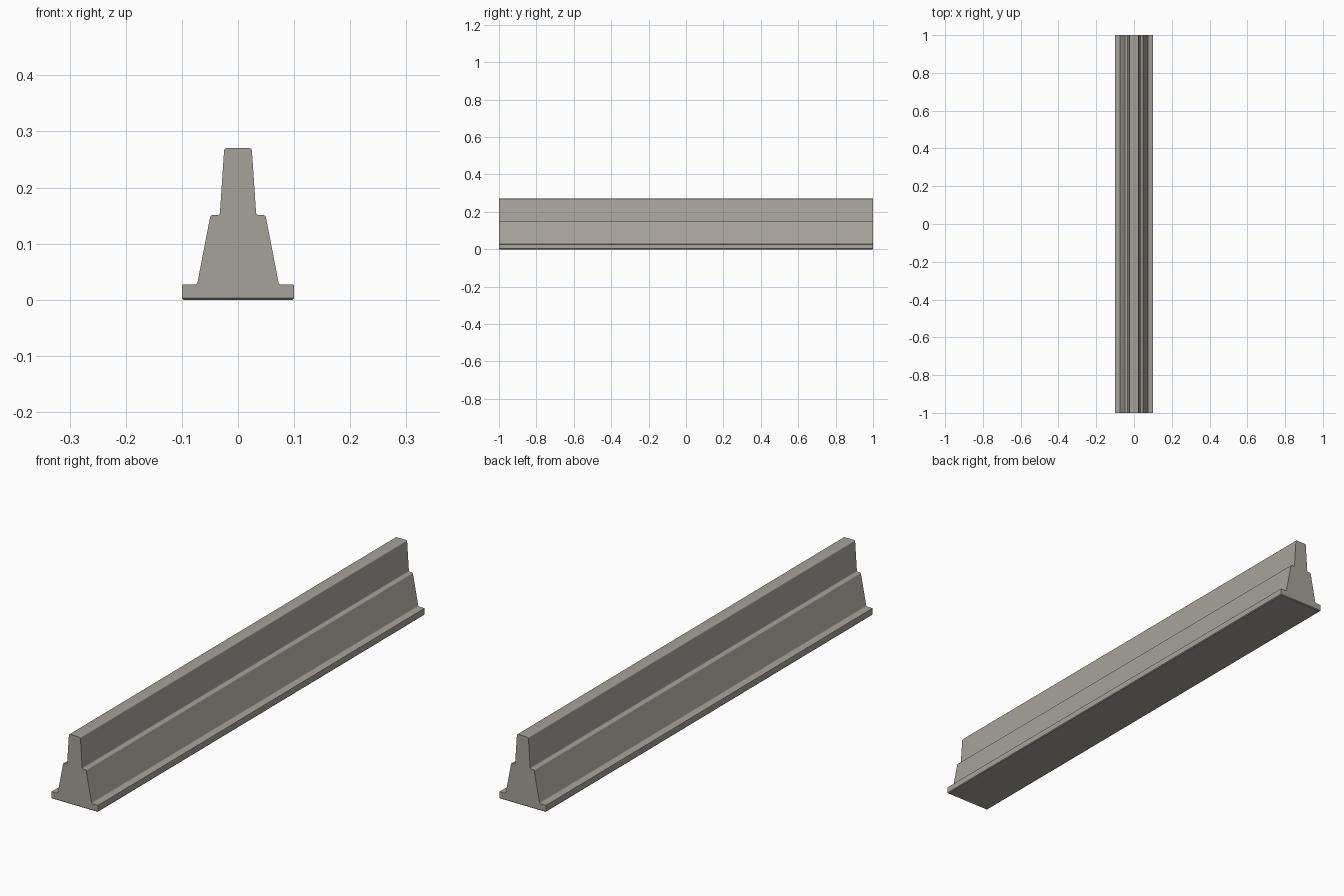
import bpy, bmesh

if "Cube" in bpy.data.objects:
    bpy.data.objects.remove(bpy.data.objects["Cube"])

# Right half of the stepped cross-section, bottom to top (x, z)
half = [(0.1, 0.0), (0.1, 0.027), (0.073, 0.027), (0.049, 0.151),
        (0.0325, 0.151), (0.0245, 0.27)]
profile = half + [(-x, z) for x, z in reversed(half)]

concrete = bpy.data.materials.new("warm grey concrete")
concrete.diffuse_color = (0.38, 0.362, 0.32, 1)
concrete.use_nodes = True
concrete.node_tree.nodes["Principled BSDF"].inputs["Base Color"].default_value = concrete.diffuse_color

# Barrier body: profile extruded along y
bm = bmesh.new()
front = bm.faces.new([bm.verts.new((x, -1, z)) for x, z in profile])
ext = bmesh.ops.extrude_face_region(bm, geom=[front])
bmesh.ops.translate(bm, vec=(0, 2, 0),
                    verts=[g for g in ext["geom"] if isinstance(g, bmesh.types.BMVert)])
bmesh.ops.recalc_face_normals(bm, faces=bm.faces)


def is_long(e):
    return abs(e.verts[0].co.y - e.verts[1].co.y) > 1


# Rounded steps and crown along the length
steps = [e for e in bm.edges if is_long(e) and e.verts[0].co.z > 0.01]
small = [e for e in steps if e.verts[0].co.z < 0.03 and abs(e.verts[0].co.x) > 0.09]
large = [e for e in steps if e not in small]
bmesh.ops.bevel(bm, geom=large, offset=0.004, segments=3, profile=0.5, affect='EDGES')
small = [e for e in bm.edges if is_long(e) and abs(e.verts[0].co.x) > 0.099
         and e.verts[0].co.z > 0.01]
bmesh.ops.bevel(bm, geom=small, offset=0.0015, segments=2, profile=0.5, affect='EDGES')

# Small chamfer around the underside
under = [e for e in bm.edges if all(v.co.z < 0.0001 for v in e.verts)]
bmesh.ops.bevel(bm, geom=under, offset=0.003, segments=1, affect='EDGES')

mesh = bpy.data.meshes.new("barrier_body")
bm.to_mesh(mesh)
bm.free()
mesh.materials.append(concrete)
body = bpy.data.objects.new("barrier_body", mesh)
bpy.context.collection.objects.link(body)
bpy.context.view_layer.objects.active = body
body.select_set(True)
bpy.ops.object.shade_smooth_by_angle()
